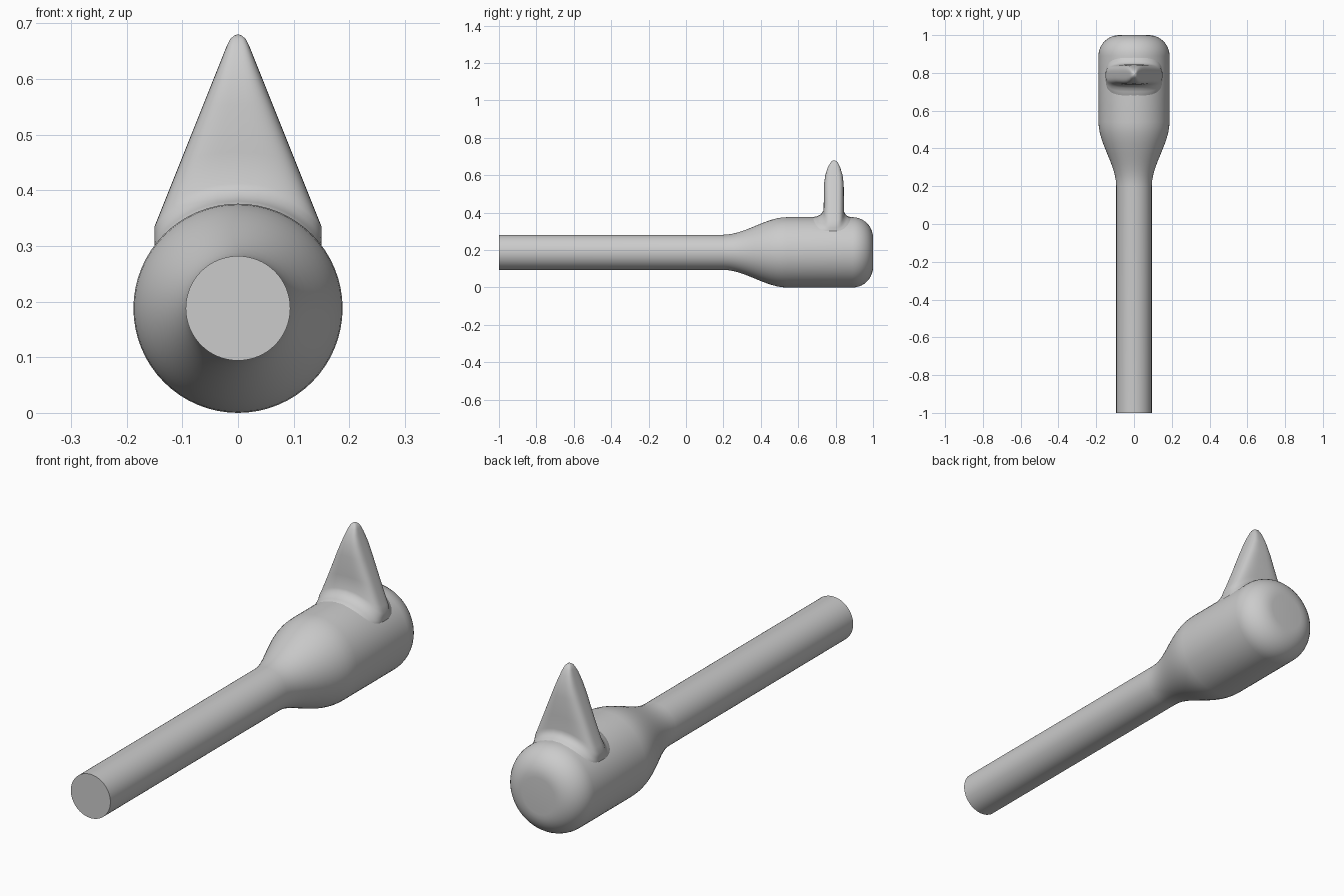
import bpy
import bmesh
from math import sin, cos, pi, sqrt, radians

if "Cube" in bpy.data.objects:
    bpy.data.objects.remove(bpy.data.objects["Cube"])

R = 0.188       # head radius, also height of the long axis
FIN_TOP = 0.68

grey = bpy.data.materials.new("plain grey")
grey.use_nodes = True
COLOUR = (0.6, 0.6, 0.6, 1)
grey.diffuse_color = COLOUR
grey.node_tree.nodes["Principled BSDF"].inputs["Base Color"].default_value = COLOUR


def loft(name, rings):
    """Skin a list of equal-length closed rings and cap both ends."""
    bm = bmesh.new()
    loops = [[bm.verts.new(p) for p in ring] for ring in rings]
    n = len(loops[0])
    for a, b in zip(loops, loops[1:]):
        for i in range(n):
            j = (i + 1) % n
            bm.faces.new((a[i], a[j], b[j], b[i]))
    bm.faces.new(loops[0][::-1])
    bm.faces.new(loops[-1])
    bmesh.ops.recalc_face_normals(bm, faces=bm.faces)
    mesh = bpy.data.meshes.new(name)
    bm.to_mesh(mesh)
    bm.free()
    mesh.materials.append(grey)
    obj = bpy.data.objects.new(name, mesh)
    bpy.context.collection.objects.link(obj)
    bpy.ops.object.select_all(action='DESELECT')
    obj.select_set(True)
    bpy.context.view_layer.objects.active = obj
    bpy.ops.object.shade_smooth_by_angle(angle=radians(40))
    return obj


def circle(y, r, n=64):
    return [(r * cos(2 * pi * i / n), y, R + r * sin(2 * pi * i / n)) for i in range(n)]


# Handle flaring into the rounded head, as one turned form
profile = [(-1, 0.094), (0.2, 0.094)]
for i in range(1, 13):
    t = i / 12
    profile.append((0.2 + 0.34 * t, 0.094 + 0.094 * t * t * (3 - 2 * t) ** 1.0))
for i in range(11):
    a = pi / 2 * i / 10
    profile.append((0.89 + 0.11 * sin(a), 0.078 + 0.11 * cos(a)))
loft("handle_and_head", [circle(y, r) for y, r in profile])


# Upright fin: rounded sections that follow the head's curve at the base
def head_height(x):
    return R + sqrt(max(R * R - x * x, 0))


def fin_ring(edge_z, half_width, y0, y1, n=64):
    base = head_height(half_width)
    follow = min(1, (FIN_TOP - edge_z) / (FIN_TOP - 0.3))
    ring = []
    for i in range(n):
        a = 2 * pi * i / n
        c, s = cos(a), sin(a)
        x = half_width * abs(c) ** 0.6 * (1 if c > 0 else -1)
        y = (y0 + y1) / 2 + (y1 - y0) / 2 * abs(s) ** 0.6 * (1 if s > 0 else -1)
        ring.append((x, y, edge_z + (head_height(x) - base) * follow))
    return ring


def taper(z):
    return 0.15 - 0.4 * max(z - 0.335, 0)


# Edge height with front and back limits: fillet, straight sides, domed tip
sections = [(0.285, 0.66, 0.90), (0.302, 0.68, 0.88), (0.308, 0.70, 0.865),
            (0.32, 0.72, 0.852), (0.335, 0.73, 0.846), (0.36, 0.735, 0.845),
            (0.45, 0.737, 0.845), (0.55, 0.738, 0.843), (0.60, 0.745, 0.837),
            (0.64, 0.757, 0.825), (0.66, 0.768, 0.816)]
rings = [fin_ring(z, taper(z), a, b) for z, a, b in sections]
rings += [fin_ring(0.672, 0.014, 0.776, 0.808), fin_ring(0.678, 0.007, 0.784, 0.8),
          fin_ring(FIN_TOP, 0.002, 0.79, 0.794)]
loft("fin", rings)
